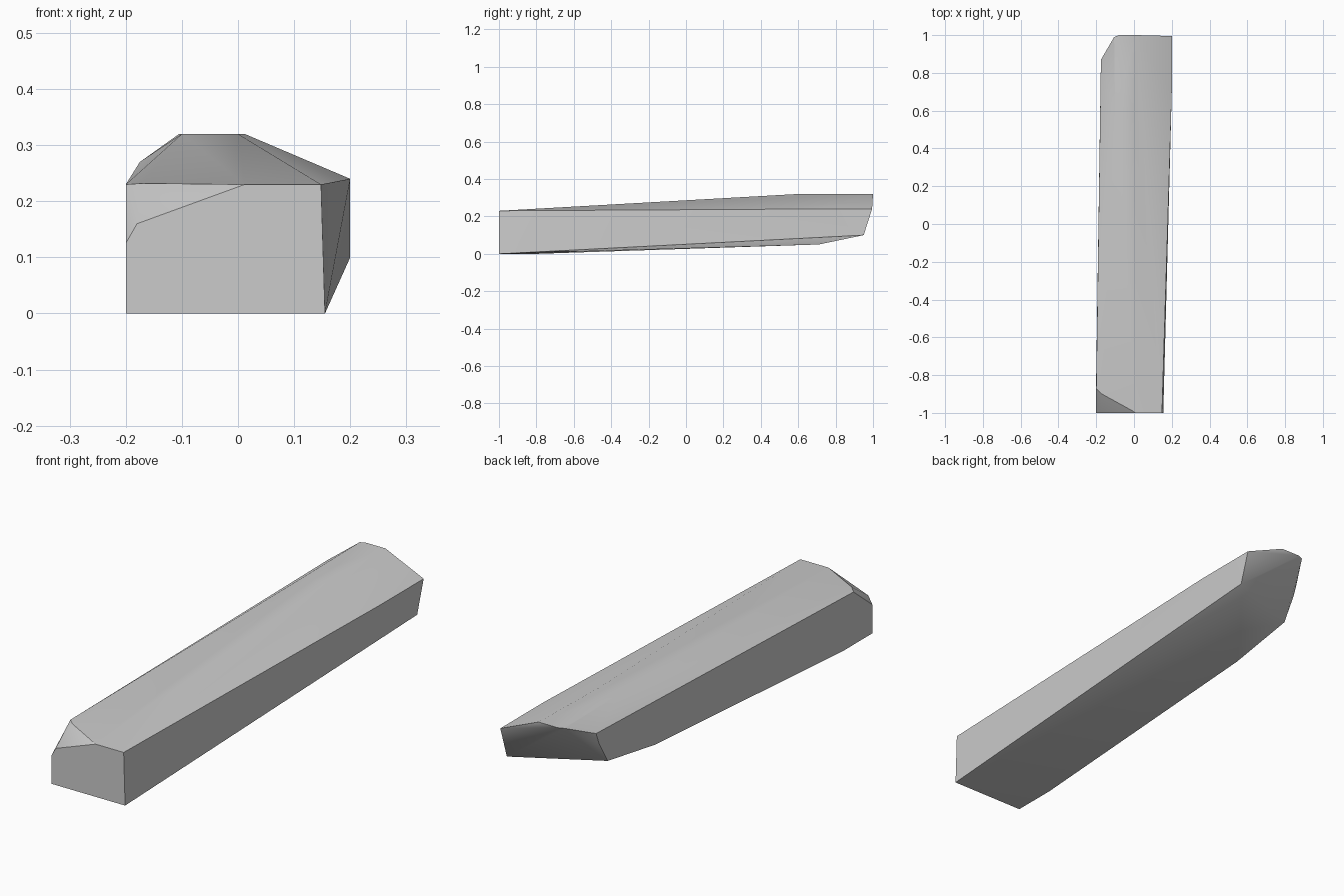
import bpy, bmesh, math

cube = bpy.data.objects.get("Cube")
if cube:
    bpy.data.objects.remove(cube, do_unlink=True)

# One plain grey for the whole block
grey = bpy.data.materials.new("plain_grey")
grey.use_nodes = True
colour = (0.6, 0.6, 0.6, 1)
grey.diffuse_color = colour
grey.node_tree.nodes["Principled BSDF"].inputs["Base Color"].default_value = colour

# Corner points of the faceted block, grouped by region
front_end = [(-.2, -1, 0), (.155, -1, 0), (.148, -1, .23),
             (.012, -1, .23), (-.18, -1, .16), (-.2, -1, .125)]
front_chamfer = [(-.2, -.87, .23), (-.17, -.9, .232)]
underside = [(-.2, -.8, 0), (-.18, .47, .07), (0, .71, .05)]
crown = [(-.1, .6, .32), (0, .6, .32), (.2, .7, .24)]
back_end = [(-.175, .79, .12), (-.175, .85, .22), (-.175, .87, .27),
            (-.105, .99, .32), (-.08, 1, .32), (.012, 1, .32),
            (.2, .995, .24), (.2, .95, .1)]

# Wrap the points in a closed shell
bm = bmesh.new()
for point in front_end + front_chamfer + underside + crown + back_end:
    bm.verts.new(point)
hull = bmesh.ops.convex_hull(bm, input=bm.verts[:])
loose = [v for v in bm.verts if not v.link_faces]
bmesh.ops.delete(bm, geom=loose, context='VERTS')
bmesh.ops.dissolve_limit(bm, angle_limit=math.radians(0.5),
                         verts=bm.verts[:], edges=bm.edges[:])
bmesh.ops.recalc_face_normals(bm, faces=bm.faces[:])

mesh = bpy.data.meshes.new("faceted_block")
bm.to_mesh(mesh)
bm.free()
mesh.materials.append(grey)
block = bpy.data.objects.new("faceted_block", mesh)
bpy.context.collection.objects.link(block)

# Soft shading across shallow facets, crisp main edges
bpy.ops.object.select_all(action='DESELECT')
block.select_set(True)
bpy.context.view_layer.objects.active = block
bpy.ops.object.shade_smooth_by_angle(angle=math.radians(30))
